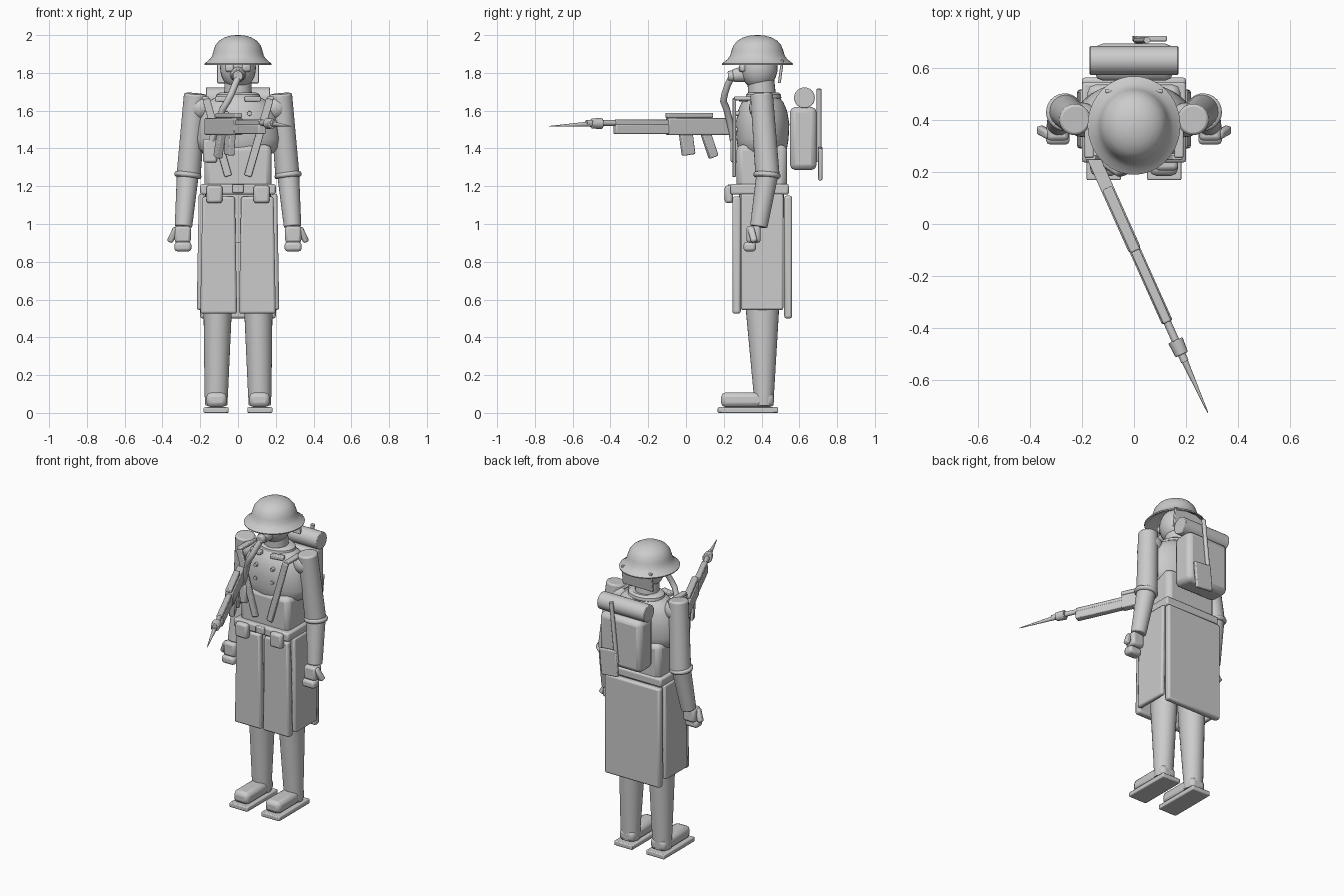
import bpy, bmesh, math
from mathutils import Matrix, Vector

if "Cube" in bpy.data.objects:
    bpy.data.objects.remove(bpy.data.objects["Cube"])

grey = bpy.data.materials.new("plain_grey")
grey.diffuse_color = (0.6, 0.6, 0.6, 1)
grey.use_nodes = True
grey.node_tree.nodes["Principled BSDF"].inputs["Base Color"].default_value = grey.diffuse_color


def finish(name, bm, bevel=0.0, mat=None):
    bmesh.ops.recalc_face_normals(bm, faces=bm.faces)
    me = bpy.data.meshes.new(name)
    bm.to_mesh(me)
    bm.free()
    if mat:
        me.transform(mat)
    me.materials.append(grey)
    ob = bpy.data.objects.new(name, me)
    bpy.context.scene.collection.objects.link(ob)
    if bevel:
        m = ob.modifiers.new("bevel", 'BEVEL')
        m.width, m.segments, m.limit_method = bevel, 2, 'ANGLE'
    return ob


def box(name, lo, hi, bevel=0.01, rot=(0, 0, 0), mat=None, taper=1.0):
    """Box between two corners, turned about its centre, optionally narrower in x at the top."""
    lo, hi = Vector(lo), Vector(hi)
    c, s = (lo + hi) / 2, hi - lo
    bm = bmesh.new()
    bmesh.ops.create_cube(bm, size=1)
    for v in bm.verts:
        v.co = Vector((v.co.x * s.x, v.co.y * s.y, v.co.z * s.z))
        if v.co.z > 0:
            v.co.x *= taper
    local = Matrix.Translation(c)
    for angle, axis in zip(rot, 'XYZ'):
        local = local @ Matrix.Rotation(math.radians(angle), 4, axis)
    return finish(name, bm, bevel, mat @ local if mat else local)


def loft(name, rings, n=32, bevel=0.0, mat=None):
    """Stacked ellipses, each (x, y, z, rx, ry)."""
    bm = bmesh.new()
    loops = []
    for x, y, z, rx, ry in rings:
        loops.append([bm.verts.new((x + rx * math.cos(2 * math.pi * i / n),
                                    y + ry * math.sin(2 * math.pi * i / n), z)) for i in range(n)])
    for a, b in zip(loops, loops[1:]):
        for i in range(n):
            bm.faces.new((a[i], a[(i + 1) % n], b[(i + 1) % n], b[i]))
    bm.faces.new(loops[0])
    bm.faces.new(loops[-1])
    return finish(name, bm, bevel, mat)


def tube(name, p, q, r1, r2, n=24, bevel=0.0, mat=None):
    p, q = Vector(p), Vector(q)
    d = q - p
    local = Matrix.Translation(p) @ d.to_track_quat('Z', 'Y').to_matrix().to_4x4()
    return loft(name, [(0, 0, 0, r1, r1), (0, 0, d.length, r2, r2)], n, bevel,
                mat @ local if mat else local)


def ball(name, c, r):
    bm = bmesh.new()
    bmesh.ops.create_uvsphere(bm, u_segments=24, v_segments=14, radius=1)
    return finish(name, bm, 0, Matrix.Translation(c) @ Matrix.Diagonal((*r, 1)))


# Helmet with flared brim and hollow underside
helmet = [(.004, 2.0), (.035, 1.998), (.07, 1.988), (.1, 1.97), (.12, 1.945), (.13, 1.915), (.137, 1.89),
          (.15, 1.872), (.17, 1.855), (.178, 1.849), (.176, 1.842), (.15, 1.855), (.12, 1.89), (.004, 1.92)]
loft("helmet", [(0, .378, z, r, r * 1.06) for r, z in helmet], 48)
box("neck_guard", (-.11, .495, 1.745), (.11, .51, 1.87), .004, rot=(-8, 0, 0))

# Head and breathing mask
ball("head", (0, .385, 1.825), (.095, .1, .112))
tube("neck", (0, .405, 1.64), (0, .395, 1.78), .075, .07)
loft("collar", [(0, .41, 1.655, .105, .085), (0, .41, 1.668, .118, .095),
                (0, .41, 1.685, .115, .092), (0, .41, 1.697, .095, .078)])
tube("mask_snout", (0, .32, 1.795), (0, .25, 1.785), .045, .034, bevel=.004)
tube("mask_valve", (0, .255, 1.785), (0, .222, 1.783), .03, .026, bevel=.005)
hose = [(0, .24, 1.775), (-.015, .222, 1.74), (-.035, .205, 1.69), (-.055, .198, 1.65), (-.08, .215, 1.61),
        (-.11, .235, 1.53), (-.14, .25, 1.44)]
cu = bpy.data.curves.new("hose", 'CURVE')
cu.dimensions, cu.bevel_depth, cu.bevel_resolution, cu.use_fill_caps = '3D', .018, 3, True
sp = cu.splines.new('POLY')
sp.points.add(len(hose) - 1)
for pt, co in zip(sp.points, hose):
    pt.co = (*co, 1)
cu.materials.append(grey)
bpy.context.scene.collection.objects.link(bpy.data.objects.new("hose", cu))
box("filter_pouch", (-.185, .235, 1.325), (-.11, .29, 1.45), .012)

# Torso
loft("chest", [(0, .405, 1.365, .15, .1), (0, .405, 1.375, .185, .118), (0, .405, 1.4, .213, .13),
               (0, .405, 1.45, .226, .138), (0, .405, 1.53, .215, .142), (0, .405, 1.6, .2, .13),
               (0, .405, 1.645, .165, .11), (0, .405, 1.675, .11, .085)], 40)
box("abdomen", (-.178, .268, 1.18), (.178, .535, 1.42), .03)
for x, z in ((.06, 1.585), (.06, 1.5), (-.06, 1.585), (-.06, 1.5)):
    tube("button", (x, .3, z), (x, .262, z), .014, .012, 12)

# Belt
box("belt", (-.2, .235, 1.155), (.2, .545, 1.212), .012)
box("buckle", (-.03, .222, 1.165), (.03, .245, 1.21), .006)

# Coat skirt
loft("coat_core", [(0, .4, .9, .17, .115), (0, .4, 1.17, .175, .12)])
box("back_panel", (-.2, .52, .5), (.2, .562, 1.15), .012)

# Paired parts
for s, side in ((1, "left"), (-1, "right")):
    def bx(name, lo, hi, bevel=.01, rot=(0, 0, 0), taper=1.0):
        a, b = s * lo[0], s * hi[0]
        return box(f"{name}_{side}", (min(a, b), *lo[1:]), (max(a, b), *hi[1:]), bevel,
                   (rot[0], s * rot[1], s * rot[2]), taper=taper)

    def tb(name, p, q, r1, r2, bevel=.004):
        return tube(f"{name}_{side}", (s * p[0], *p[1:]), (s * q[0], *q[1:]), r1, r2, bevel=bevel)

    bx("mask_lens_rim", (.02, .283, 1.805), (.068, .315, 1.845), .012, rot=(0, 0, 20))
    bx("collar_tab", (.035, .285, 1.648), (.12, .32, 1.675), .006, rot=(0, 0, 10))
    bx("shoulder_strap", (.09, .245, 1.245), (.13, .265, 1.67), .005, rot=(0, 16, 0))
    bx("strap_top", (.155, .255, 1.655), (.19, .42, 1.675), .005)
    bx("belt_pouch", (.082, .205, 1.11), (.168, .25, 1.205), .015)
    bx("front_panel", (.005, .245, .525), (.2, .29, 1.145), .012, taper=.88)
    bx("side_panel", (.183, .29, .545), (.213, .515, 1.16), .01, rot=(0, -1, 0))

    # Arms
    ball(f"shoulder_pad_{side}", (s * .2, .4, 1.615), (.066, .066, .066))
    tb("upper_arm", (.226, .4, 1.69), (.262, .432, 1.25), .06, .064, .01)
    tb("sleeve_cuff", (.264, .43, 1.272), (.267, .428, 1.245), .072, .072, .01)
    tb("forearm", (.266, .43, 1.26), (.289, .385, .985), .058, .046, .006)
    bx("palm", (.25, .32, .9), (.335, .395, .99), .015)
    bx("fingers", (.247, .305, .855), (.337, .37, .905), .015)
    bx("thumb", (.328, .335, .9), (.36, .37, .985), .01, rot=(15, -25, 0))

    # Legs and boots
    loft(f"leg_{side}", [(s * .115, .412, .04, .058, .052), (s * .115, .412, .1, .062, .054),
                         (s * .108, .405, .52, .074, .086), (s * .1, .4, .95, .085, .1)])
    bx("sole", (.05, .168, 0), (.182, .488, .03), .006)
    bx("boot", (.06, .185, .03), (.168, .465, .108), .025)

# Pack, bedroll and spade
box("backpack", (-.15, .55, 1.285), (.15, .692, 1.62), .03)
tube("bedroll", (-.17, .627, 1.668), (.17, .627, 1.668), .055, .055, 32, .004)
tube("spade_handle", (.05, .705, 1.715), (.01, .705, 1.33), .013, .013, 12)
box("spade_blade", (.0, .7, 1.235), (.12, .722, 1.405), .006, rot=(0, 5, 0))

# Rifle: local x runs forward along the barrel
R = Matrix.Translation((-.14, .22, 0)) @ Matrix.Rotation(math.atan2(-.912, .409), 4, 'Z')
for name, x0, x1, z0, z1, w, tilt in (
        ("rifle_receiver", -.04, .35, 1.472, 1.56, .05, 0),
        ("rifle_top_rail", .09, .355, 1.562, 1.588, .04, 0),
        ("rifle_forestock", .34, .655, 1.477, 1.528, .044, 0),
        ("rifle_handguard", .34, .655, 1.522, 1.552, .034, 0),
        ("rifle_magazine", .2, .27, 1.365, 1.49, .035, 8),
        ("rifle_grip", .08, .13, 1.35, 1.49, .035, 20)):
    box(name, (x0, -w / 2, z0), (x1, w / 2, z1), .006, rot=(0, tilt, 0), mat=R)
tube("rifle_barrel", (.6, 0, 1.535), (.82, 0, 1.535), .015, .015, 16, mat=R)
tube("bayonet_socket", (.73, 0, 1.532), (.79, 0, 1.532), .03, .026, 16, .004, mat=R)
tube("bayonet", (.79, 0, 1.53), (1.035, 0, 1.517), .014, .002, 12, mat=R)

# Smooth shading with sharp edges kept
bpy.ops.object.select_all(action='DESELECT')
for ob in bpy.context.scene.objects:
    if ob.type == 'MESH':
        ob.select_set(True)
        bpy.context.view_layer.objects.active = ob
bpy.ops.object.shade_smooth_by_angle(angle=math.radians(35))
